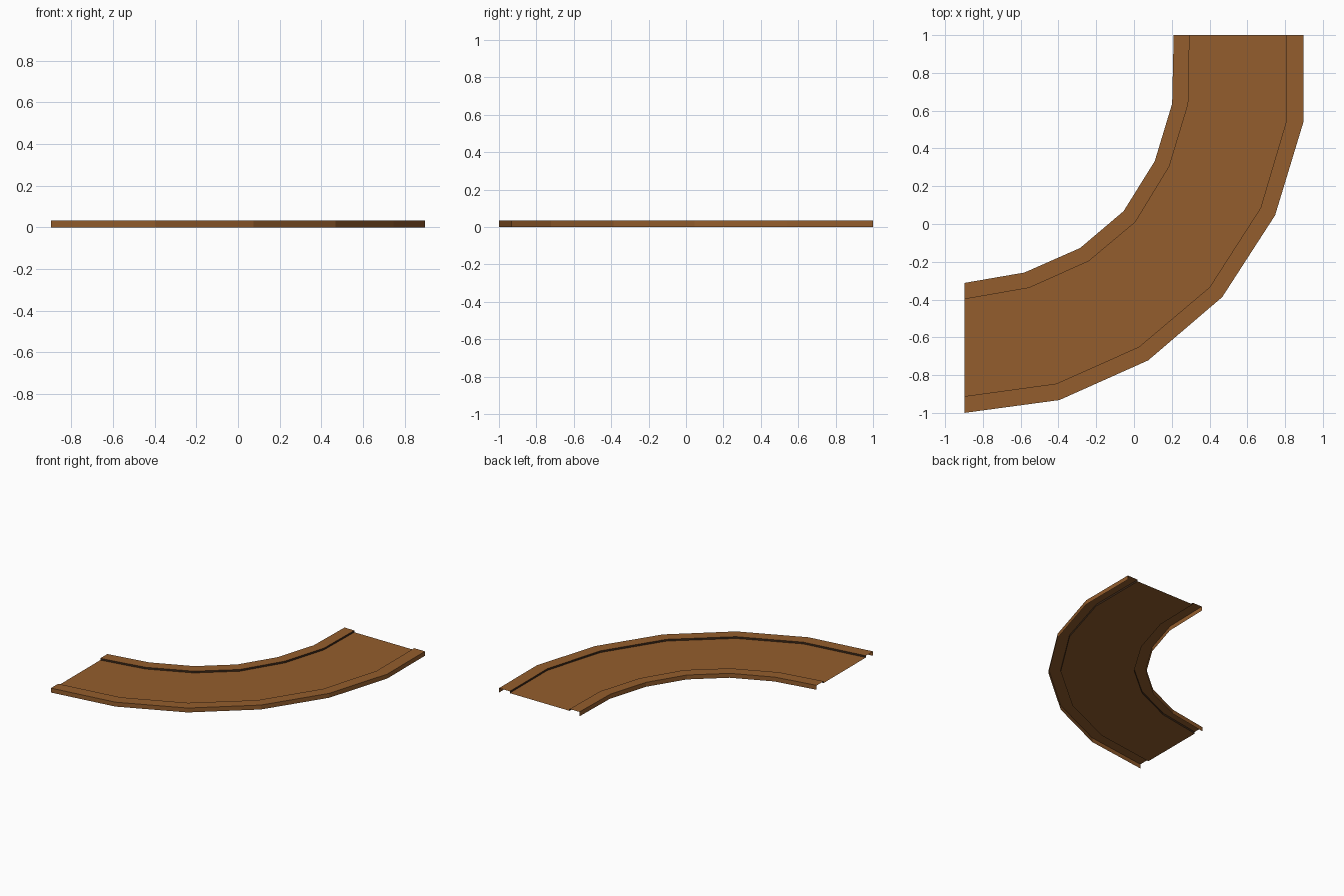
import bpy

if "Cube" in bpy.data.objects:
    bpy.data.objects.remove(bpy.data.objects["Cube"])

CURB_Z, ROAD_Z = 0.034, 0.02


def material(name, colour):
    mat = bpy.data.materials.new(name)
    mat.diffuse_color = (*colour, 1)
    mat.use_nodes = True
    mat.node_tree.nodes["Principled BSDF"].inputs["Base Color"].default_value = mat.diffuse_color
    return mat


dirt = material("brown dirt", (0.296, 0.110, 0.026))
dark = material("dark brown", (0.045, 0.022, 0.010))

# Four plan lines of the bend, from the left end round to the back end
inner_edge = [(-.898, -.312), (-.58, -.257), (-.285, -.127), (-.055, .068), (.11, .333), (.202, .637), (.21, 1)]
inner_lip = [(-.898, -.398), (-.555, -.338), (-.24, -.197), (.007, .01), (.187, .305), (.287, .635), (.294, 1)]
outer_lip = [(-.898, -.912), (-.41, -.845), (.027, -.65), (.40, -.335), (.67, .085), (.805, .54), (.805, 1)]
outer_edge = [(-.898, -1), (-.395, -.932), (.075, -.722), (.467, -.387), (.747, .046), (.897, .54), (.897, 1)]


def sweep(name, rails, mat):
    """Skin a strip through (plan line, height) rails, ordered inner to outer."""
    verts = [(x, y, z) for line, z in rails for x, y in line]
    n = len(inner_edge)
    faces = [((k + 1) * n + i, (k + 1) * n + i + 1, k * n + i + 1, k * n + i)
             for k in range(len(rails) - 1) for i in range(n - 1)]
    mesh = bpy.data.meshes.new(name)
    mesh.from_pydata(verts, [], faces)
    mesh.materials.append(mat)
    obj = bpy.data.objects.new(name, mesh)
    bpy.context.collection.objects.link(obj)


# Sunken track surface
sweep("track_surface", [(inner_lip, ROAD_Z), (outer_lip, ROAD_Z)], dirt)
# Raised borders: outside wall and flat top
sweep("inner_border", [(inner_edge, 0), (inner_edge, CURB_Z), (inner_lip, CURB_Z)], dirt)
sweep("outer_border", [(outer_lip, CURB_Z), (outer_edge, CURB_Z), (outer_edge, 0)], dirt)
# Dark steps from the borders down to the track
sweep("inner_step", [(inner_lip, CURB_Z), (inner_lip, ROAD_Z)], dark)
sweep("outer_step", [(outer_lip, ROAD_Z), (outer_lip, CURB_Z)], dark)
